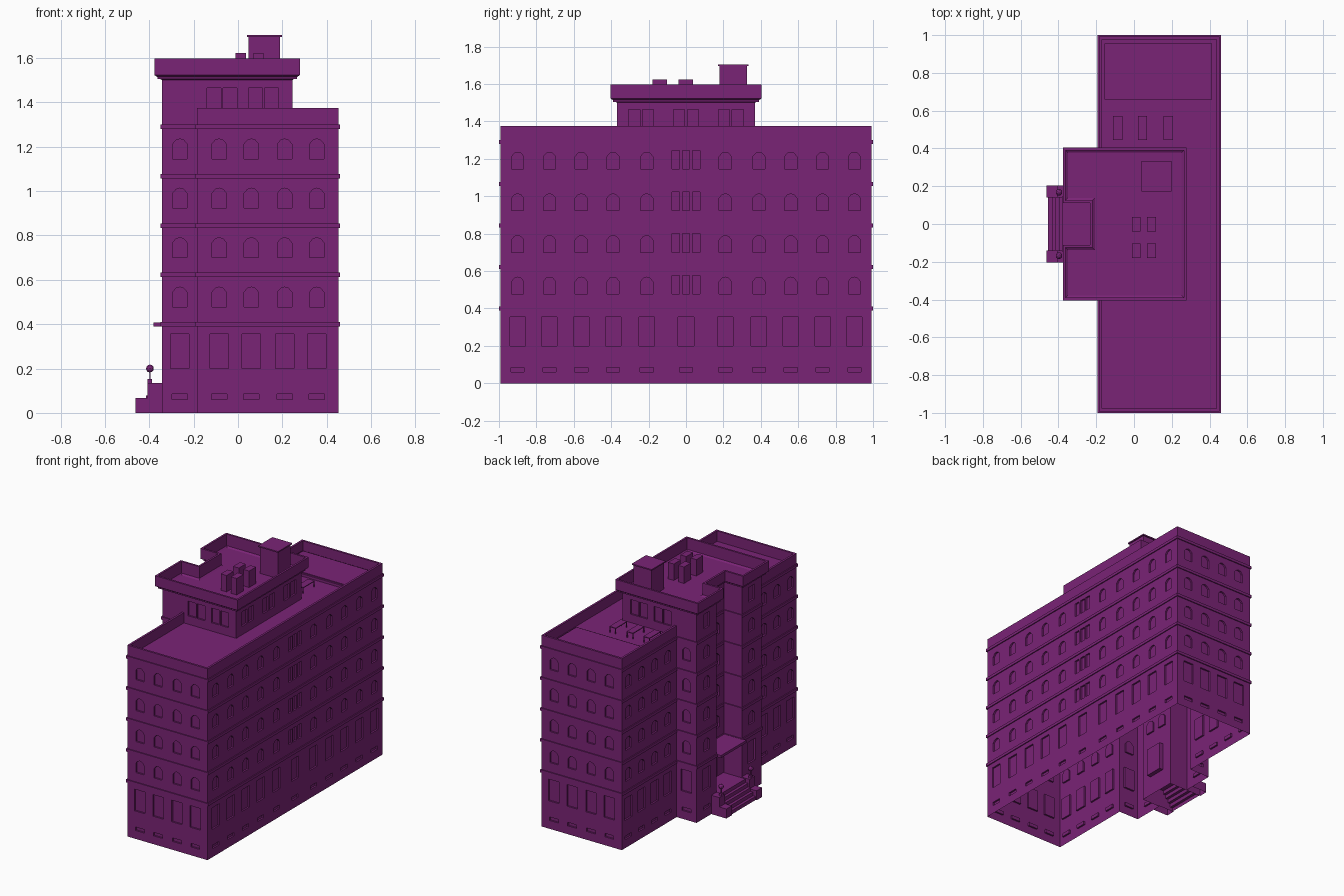
import bpy, bmesh
from mathutils import Vector

cube = bpy.data.objects.get("Cube")
if cube:
    bpy.data.objects.remove(cube)

purple = bpy.data.materials.new("purple")
purple.use_nodes = True
purple.diffuse_color = (0.195, 0.017, 0.182, 1)
purple.node_tree.nodes["Principled BSDF"].inputs["Base Color"].default_value = purple.diffuse_color

FRONT, BACK, LEFT, RIGHT = (0, -1), (0, 1), (1, 0), (-1, 0)


def finish(name, bm):
    bmesh.ops.recalc_face_normals(bm, faces=bm.faces)
    mesh = bpy.data.meshes.new(name)
    bm.to_mesh(mesh)
    bm.free()
    mesh.materials.append(purple)
    ob = bpy.data.objects.new(name, mesh)
    bpy.context.scene.collection.objects.link(ob)
    return ob


def prism(bm, pts, push):
    """Closed prism from a 3D outline and a push vector."""
    a = [bm.verts.new(p) for p in pts]
    b = [bm.verts.new(Vector(p) + Vector(push)) for p in pts]
    n = len(a)
    bm.faces.new(a[::-1])
    bm.faces.new(b)
    for i in range(n):
        j = (i + 1) % n
        bm.faces.new((a[i], a[j], b[j], b[i]))


def box(bm, x, y, z):
    outline = [(x[0], y[0], z[0]), (x[1], y[0], z[0]), (x[1], y[1], z[0]), (x[0], y[1], z[0])]
    prism(bm, outline, (0, 0, z[1] - z[0]))


def offset(plan, d):
    """Push a counter-clockwise square-cornered outline outward."""
    out = []
    for i, p in enumerate(plan):
        p = Vector(p)
        e = (p - Vector(plan[i - 1])).normalized()
        f = (Vector(plan[(i + 1) % len(plan)]) - p).normalized()
        out.append(p + d * Vector((e.y + f.y, -e.x - f.x)))
    return out


def loft(bm, plan, profile, caps):
    """Sweep (offset, height) steps round a plan outline."""
    loops = [[bm.verts.new((p.x, p.y, z)) for p in offset(plan, d)] for d, z in profile]
    n = len(plan)
    for a, b in zip(loops, loops[1:]):
        for i in range(n):
            j = (i + 1) % n
            bm.faces.new((a[i], a[j], b[j], b[i]))
    if caps:
        bm.faces.new(loops[0][::-1])
        bm.faces.new(loops[-1])


def open_bottom(ob):
    bm = bmesh.new()
    bm.from_mesh(ob.data)
    low = [f for f in bm.faces if all(v.co.z < 0.0005 for v in f.verts)]
    bmesh.ops.delete(bm, geom=low, context='FACES')
    bm.to_mesh(ob.data)
    bm.free()


# Plan outlines
X0, X1, Y1 = -0.185, 0.453, 0.993
TX0, TX1, TY = -0.343, 0.245, 0.37
NX, NY = -0.2, 0.145
notch = [(TX0, TY), (TX0, NY), (NX, NY), (NX, -NY), (TX0, -NY), (TX0, -TY)]
main_plan = [(X0, -Y1), (X1, -Y1), (X1, Y1), (X0, Y1)]
tower_plan = [(TX1, -TY), (TX1, TY)] + notch
whole_plan = main_plan + [(X0, TY)] + notch + [(X0, -TY)]

# Main block with sunken roof, tower with flared parapet
bm = bmesh.new()
loft(bm, main_plan, [(0, 0), (0, 1.375), (-0.015, 1.375), (-0.015, 1.3)], True)
walls = finish("building_walls", bm)
bm = bmesh.new()
loft(bm, tower_plan, [(0, 0), (0, 1.5), (0.034, 1.523), (0.034, 1.597), (0.02, 1.597), (0.02, 1.505)], True)
tower = finish("tower_cutter", bm)

# Window cutters
wb = bmesh.new()


def window(wall, u, normal, z, w, h, arched=False, depth=0.012):
    nx, ny = normal
    n = Vector((nx, ny, 0))
    t = Vector((abs(ny), abs(nx), 0))
    base = n * wall * (nx + ny) + t * u + Vector((0, 0, z)) + n * 0.01
    shape = [(-w / 2, 0), (w / 2, 0)]
    if arched:
        shape += [(w / 2, h * 0.74), (w * 0.27, h * 0.94), (0, h), (-w * 0.27, h * 0.94), (-w / 2, h * 0.74)]
    else:
        shape += [(w / 2, h), (-w / 2, h)]
    prism(wb, [base + t * a + Vector((0, 0, b)) for a, b in shape], -n * (depth + 0.01))


FLOORS = (0.477, 0.7, 0.923, 1.145)


def bay(wall, u, normal, ground=True):
    for z in FLOORS:
        window(wall, u, normal, z, 0.065, 0.09, True)
    if ground:
        window(wall, u, normal, 0.2, 0.083, 0.155)
        window(wall, u, normal, 0.06, 0.07, 0.025)


for s, end in ((-1, FRONT), (1, BACK)):
    for u in (-0.085, 0.06, 0.21, 0.355):
        bay(s * Y1, u, end)
    bay(s * TY, -0.262, end)
    for u in (-0.108, -0.035, 0.078, 0.152):
        window(s * TY, u, end, 1.36, 0.063, 0.105)
    for u in (0.21, 0.39, 0.56, 0.73, 0.9):
        bay(X1, s * u, LEFT)
    for u in (0.47, 0.62, 0.77, 0.92):
        bay(X0, s * u, RIGHT)
    bay(TX0, s * 0.255, RIGHT)
    window(TX0, s * 0.255, RIGHT, 1.36, 0.065, 0.105)
    bay(NX, s * 0.06, RIGHT, False)
for u in (-0.055, 0, 0.055):
    for z in FLOORS:
        window(X1, u, LEFT, z, 0.04, 0.1)
for u in (-0.24, 0, 0.24):
    for s in (-1, 1):
        window(TX1, u + s * 0.037, LEFT, 1.36, 0.06, 0.105)
window(X1, 0, LEFT, 0.2, 0.083, 0.155)
window(X1, 0, LEFT, 0.06, 0.07, 0.025)
window(NX, 0, RIGHT, 0.14, 0.13, 0.2, depth=0.03)
cutter = finish("window_cutter", wb)

# Join tower, cut windows, leave the base open
for helper, op in ((tower, 'UNION'), (cutter, 'DIFFERENCE')):
    helper.hide_render = True
    mod = walls.modifiers.new(op.title(), 'BOOLEAN')
    mod.operation, mod.solver, mod.object = op, 'EXACT', helper
deps = bpy.context.evaluated_depsgraph_get()
mesh = bpy.data.meshes.new_from_object(walls.evaluated_get(deps))
walls.modifiers.clear()
walls.data = mesh
for helper in (tower, cutter):
    bpy.data.objects.remove(helper)
open_bottom(walls)

# String courses between floors
bm = bmesh.new()
for z in (0.4, 0.622, 0.844, 1.066, 1.29):
    loft(bm, whole_plan, [(0, z - 0.01), (0.007, z - 0.01), (0.007, z + 0.01), (0, z + 0.01)], False)
finish("string_courses", bm)

# Entrance canopy
bm = bmesh.new()
box(bm, (-0.38, NX), (-NY, NY), (0.39, 0.408))
finish("entrance_canopy", bm)

# Entrance steps and porch floor
bm = bmesh.new()
outline = [(NX, 0), (-0.455, 0)]
x, z = -0.455, 0
for i in range(5):
    z += 0.026
    outline.append((x, z))
    x += 0.02
    outline.append((x, z))
outline[-1] = (NX, z)
prism(bm, [(px, -0.14, pz) for px, pz in outline], (0, 0.28, 0))
open_bottom(finish("entrance_steps", bm))

# Step cheeks and globe lamps
for side, s in (("right", -1), ("left", 1)):
    bm = bmesh.new()
    cheek = [(TX0, 0), (-0.463, 0), (-0.463, 0.068), (-0.408, 0.068), (-0.408, 0.135), (TX0, 0.135)]
    prism(bm, [(px, s * 0.14, pz) for px, pz in cheek], (0, s * 0.063, 0))
    open_bottom(finish("step_cheek_" + side, bm))

    bm = bmesh.new()
    lx, ly = -0.397, s * 0.168
    box(bm, (lx - 0.01, lx + 0.01), (ly - 0.01, ly + 0.01), (0.135, 0.152))
    box(bm, (lx - 0.003, lx + 0.003), (ly - 0.003, ly + 0.003), (0.152, 0.19))
    globe = bmesh.ops.create_icosphere(bm, subdivisions=2, radius=0.018)
    bmesh.ops.translate(bm, verts=globe["verts"], vec=(lx, ly, 0.2))
    finish("lamp_" + side, bm)

# Roof house with thin cap
bm = bmesh.new()
box(bm, (0.048, 0.19), (0.18, 0.325), (1.5, 1.695))
box(bm, (0.04, 0.198), (0.172, 0.333), (1.695, 1.704))
finish("roof_house", bm)

# Roof vents
bm = bmesh.new()
for x in (-0.011, 0.07):
    for y in (-0.18, -0.04):
        box(bm, (x, x + 0.046), (y, y + 0.078), (1.5, 1.623))
finish("roof_vents", bm)

# Low roof deck and its raised middle
bm = bmesh.new()
box(bm, (-0.155, 0.412), (0.66, 0.955), (1.299, 1.318))
box(bm, (-0.143, 0.4), (0.672, 0.943), (1.318, 1.324))
finish("roof_deck", bm)

# Legged roof units
bm = bmesh.new()
for x in (-0.112, 0.02, 0.157):
    box(bm, (x, x + 0.05), (0.445, 0.573), (1.338, 1.344))
    for lx in (x, x + 0.045):
        for ly in (0.445, 0.568):
            box(bm, (lx, lx + 0.005), (ly, ly + 0.005), (1.3, 1.338))
finish("roof_units", bm)
